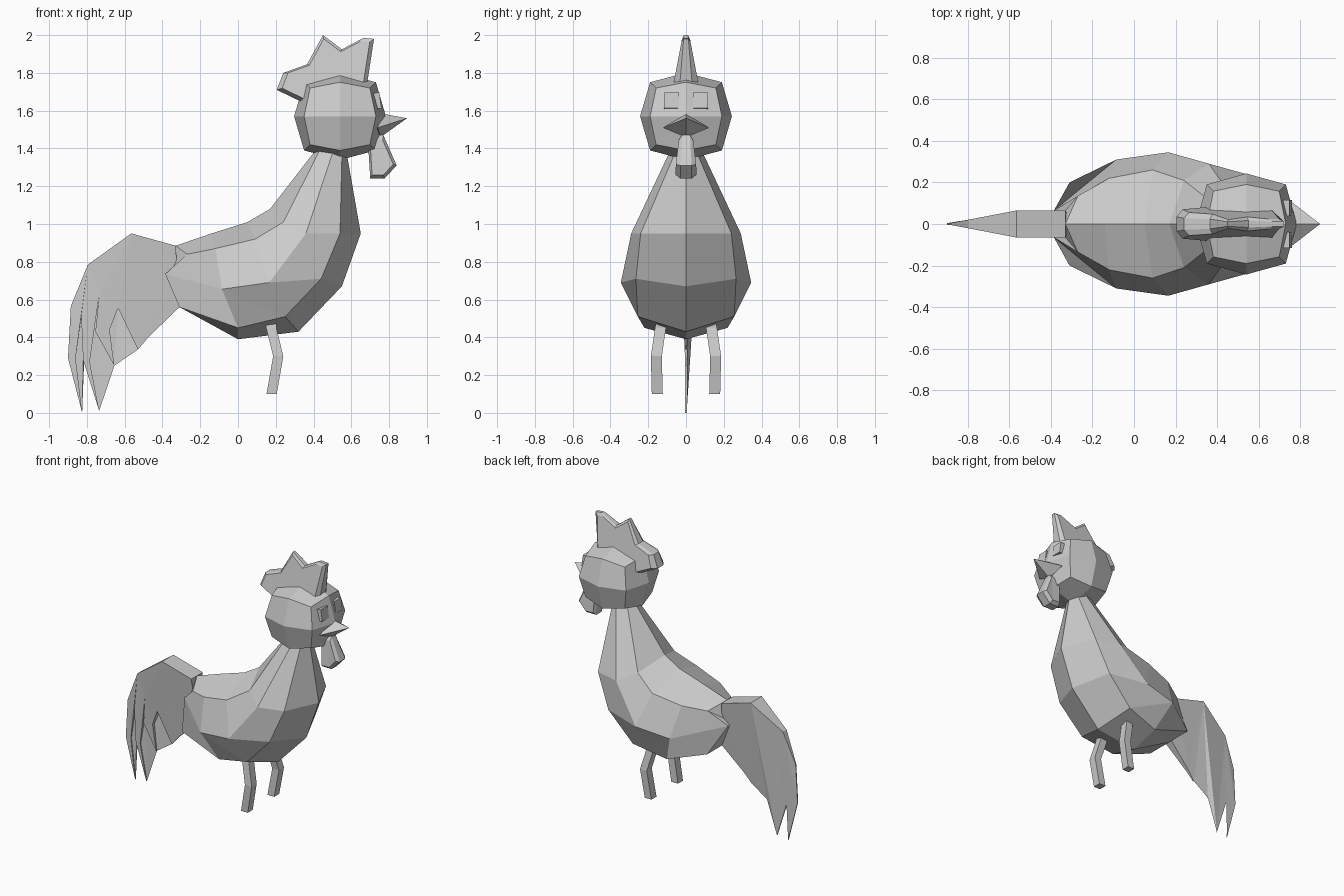
import bpy, bmesh
from math import radians
from mathutils import Matrix, Vector

if "Cube" in bpy.data.objects:
    bpy.data.objects.remove(bpy.data.objects["Cube"])


def finish(name, bm, mirror=False):
    bmesh.ops.remove_doubles(bm, verts=bm.verts, dist=0.0005)
    bmesh.ops.recalc_face_normals(bm, faces=bm.faces)
    me = bpy.data.meshes.new(name)
    bm.to_mesh(me)
    bm.free()
    ob = bpy.data.objects.new(name, me)
    bpy.context.collection.objects.link(ob)
    if mirror:
        m = ob.modifiers.new("mirror", 'MIRROR')
        m.use_axis = (False, True, False)
    return ob


def loft(name, rings, closed, caps=False, mirror=False):
    bm = bmesh.new()
    vs = [[bm.verts.new(p) for p in r] for r in rings]
    n = len(rings[0])
    for a, b in zip(vs, vs[1:]):
        for i in range(n if closed else n - 1):
            j = (i + 1) % n
            bm.faces.new((a[i], a[j], b[j], b[i]))
    if caps:
        bm.faces.new(vs[0])
        bm.faces.new(vs[-1])
    return finish(name, bm, mirror)


def plate(name, outline, width, centre=None, inset=1.0, rim=1.0):
    """Upright plate in the xz plane; width(x, z) is its half thickness."""
    bm = bmesh.new()
    cx, cz = centre or (0, 0)

    def layer(side, k, w):
        return [bm.verts.new((cx + (x - cx) * k, side * w * width(x, z), cz + (z - cz) * k))
                for x, z in outline]
    layers = [layer(-1, 1, rim), layer(1, 1, rim)]
    if centre:
        layers = [layer(-1, inset, 1)] + layers + [layer(1, inset, 1)]
    n = len(outline)
    for a, b in zip(layers, layers[1:]):
        for i in range(n):
            j = (i + 1) % n
            bm.faces.new((a[i], a[j], b[j], b[i]))
    ends = [bm.faces.new(layers[0]), bm.faces.new(layers[-1])]
    bmesh.ops.triangulate(bm, faces=ends)
    return finish(name, bm)


# Body: half rings (spine, upper side, flank, lower side, belly), mirrored
body = [
    [(.5, 0, 1.48)] * 5,
    [(.41, 0, 1.39), (.43, .06, 1.385), (.5, .09, 1.375), (.55, .065, 1.36), (.58, 0, 1.35)],
    [(.17, 0, 1.08), (.24, .21, 1.01), (.36, .29, .95), (.54, .24, .95), (.65, 0, .95)],
    [(.05, 0, 1.01), (.09, .26, .92), (.165, .345, .69), (.44, .265, .71), (.55, 0, .67)],
    [(-.14, 0, .95), (-.12, .22, .87), (-.085, .31, .655), (.25, .255, .51), (.32, 0, .43)],
    [(-.14, 0, .95), (-.12, .22, .87), (-.085, .31, .655), (0, .22, .45), (0, 0, .39)],
    [(-.33, 0, .885), (-.27, .135, .84), (-.385, .065, .735), (-.31, .2, .56), (-.31, 0, .56)],
    [(-.385, 0, .735)] * 5,
]
loft("body", body, False, mirror=True)

# Head: cube divided once and rounded
bm = bmesh.new()
bmesh.ops.create_cube(bm, size=2)
bmesh.ops.subdivide_edges(bm, edges=bm.edges[:], cuts=1, use_grid_fill=True)
for v in bm.verts:
    n = sum(abs(c) > .5 for c in v.co)
    k = (0, .243, .19, .158)[n]
    v.co = Vector((.54 + v.co.x * k, v.co.y * k, 1.57 + v.co.z * k * .95))
finish("head", bm)

# Comb
comb = [(.205, 1.71), (.24, 1.80), (.365, 1.845), (.45, 2.0), (.55, 1.925), (.665, 1.985),
        (.72, 1.98), (.68, 1.72), (.5, 1.68), (.33, 1.65)]
plate("comb", comb, lambda x, z: .062 - .17 * (z - 1.76), (.49, 1.8), .9, .5)

# Wattle
wattle = [(.71, 1.47), (.69, 1.40), (.70, 1.24), (.775, 1.24), (.84, 1.31), (.77, 1.47)]
plate("wattle", wattle, lambda x, z: .055 - .1 * max(0, z - 1.3), (.75, 1.34), .8, .55)

# Tail: thick along the top, thin at the feather tips
tail = [(-.33, .885), (-.565, .95), (-.795, .785), (-.885, .565), (-.9, .29), (-.825, 0),
        (-.86, .29), (-.83, .51), (-.82, .28), (-.735, .01), (-.785, .27), (-.735, .625),
        (-.755, .43), (-.655, .25), (-.68, .44), (-.635, .555), (-.53, .335), (-.475, .4),
        (-.31, .56)]


def tail_width(x, z):
    return max(.004, .065 * min(1, (x + .93) / .35) * min(1, max(0, (z - .3) / .58)))


plate("tail", tail, tail_width)

# Beak: four-sided spike
base = [(.76, 0, 1.585), (.74, .12, 1.51), (.755, 0, 1.46), (.74, -.12, 1.51)]
loft("beak", [[(.69, 0, 1.52)] * 4, base, [(.895, 0, 1.56)] * 4], True)

# Eyes and legs, one per side
for side, label in ((-1, "right"), (1, "left")):
    bm = bmesh.new()
    mat = (Matrix.Translation((.733, side * .077, 1.652)) @ Matrix.Rotation(radians(-8), 4, 'Y')
           @ Matrix.Diagonal((.042, .078, .085, 1)))
    bmesh.ops.create_cube(bm, size=1, matrix=mat)
    finish(label + "_eye", bm)

    path = [(.176, .125, .50), (.176, .135, .45), (.213, .157, .30), (.178, .152, .10)]
    rings = [[(x + sx * .027, side * y + sy * .029, z)
              for sx, sy in ((-1, -1), (1, -1), (1, 1), (-1, 1))] for x, y, z in path]
    loft(label + "_leg", rings, True, caps=True)
